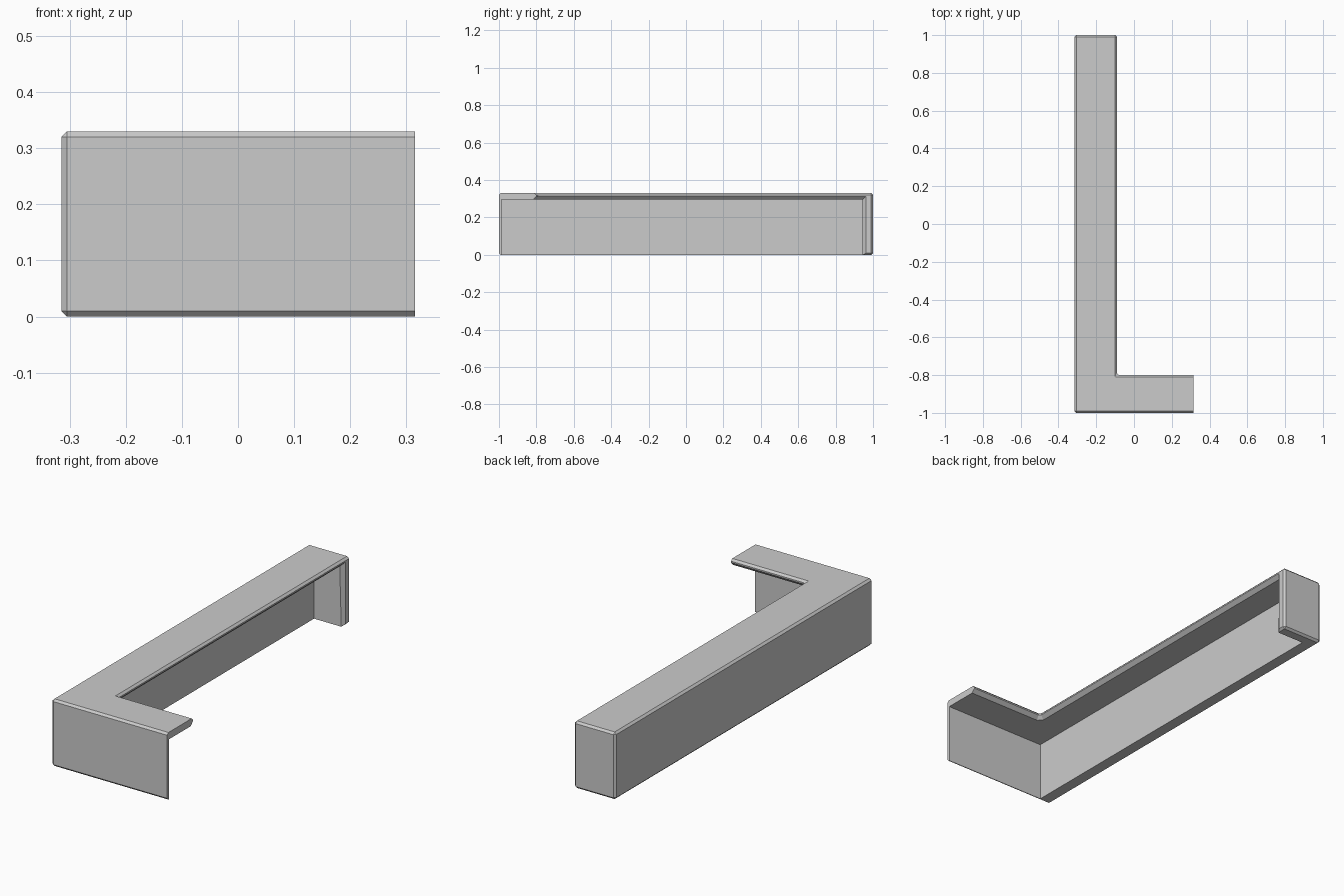
import bpy, bmesh

if "Cube" in bpy.data.objects:
    bpy.data.objects.remove(bpy.data.objects["Cube"])

X0, X1, XI = -0.315, 0.315, -0.09   # outer left, open right end, inner edge of long run
YI = -0.80                          # inner edge of short return
H, UNDER = 0.33, 0.295              # top height, underside of top
WALL_X, FRONT_Y, BACK_Y = -0.248, -0.986, 0.945


def prism(name, plan, z0, z1):
    bm = bmesh.new()
    face = bm.faces.new([bm.verts.new((x, y, z0)) for x, y in plan])
    top = bmesh.ops.extrude_face_region(bm, geom=[face])["geom"]
    for v in top:
        if isinstance(v, bmesh.types.BMVert):
            v.co.z = z1
    bmesh.ops.recalc_face_normals(bm, faces=bm.faces)
    mesh = bpy.data.meshes.new(name)
    bm.to_mesh(mesh)
    bm.free()
    obj = bpy.data.objects.new(name, mesh)
    bpy.context.collection.objects.link(obj)
    return obj


def chamfer(obj, width, test):
    bm = bmesh.new()
    bm.from_mesh(obj.data)
    edges = [e for e in bm.edges if test(e.verts[0].co, e.verts[1].co)]
    bmesh.ops.bevel(bm, geom=edges, offset=width, offset_type='OFFSET',
                    segments=1, profile=0.5, affect='EDGES')
    bm.to_mesh(obj.data)
    bm.free()


def both(a, b, axis, value):
    return abs(a[axis] - value) < 0.002 and abs(b[axis] - value) < 0.002


# L-shaped counter body, all edges chamfered except at the cut end
counter = prism("counter_shell", [(X0, -1), (X1, -1), (X1, YI), (XI, YI), (XI, 1), (X0, 1)], 0, H)
chamfer(counter, 0.01, lambda a, b: not both(a, b, 0, X1))

# Hollow out the space under the top, leaving the three walls
hollow = prism("hollow_cutter", [(WALL_X, FRONT_Y), (1, FRONT_Y), (1, BACK_Y), (WALL_X, BACK_Y)], -0.2, UNDER)
hollow.hide_render = True
mod = counter.modifiers.new("hollow", 'BOOLEAN')
mod.operation = 'DIFFERENCE'
mod.solver = 'EXACT'
mod.object = hollow
bpy.context.view_layer.objects.active = counter
bpy.ops.object.modifier_apply(modifier=mod.name)
bpy.data.objects.remove(hollow)


# Inner lip of the top and the end of the back wall
def lip(a, b):
    under = both(a, b, 2, UNDER)
    long_run = under and both(a, b, 0, XI) and abs(a.y - b.y) > 0.1
    short_run = under and both(a, b, 1, YI) and abs(a.x - b.x) > 0.1
    corner = under and 0.001 < (a - b).length < 0.03 and max(a.y, b.y) < YI + 0.03 \
        and min(a.y, b.y) > YI - 0.01 and max(a.x, b.x) < XI + 0.03
    wall_end = both(a, b, 0, XI) and both(a, b, 1, BACK_Y) and abs(a.z - b.z) > 0.1
    return long_run or short_run or corner or wall_end


chamfer(counter, 0.018, lip)

# Inner bottom edge of the long wall
chamfer(counter, 0.01, lambda a, b: both(a, b, 2, 0) and both(a, b, 0, WALL_X) and abs(a.y - b.y) > 1)
